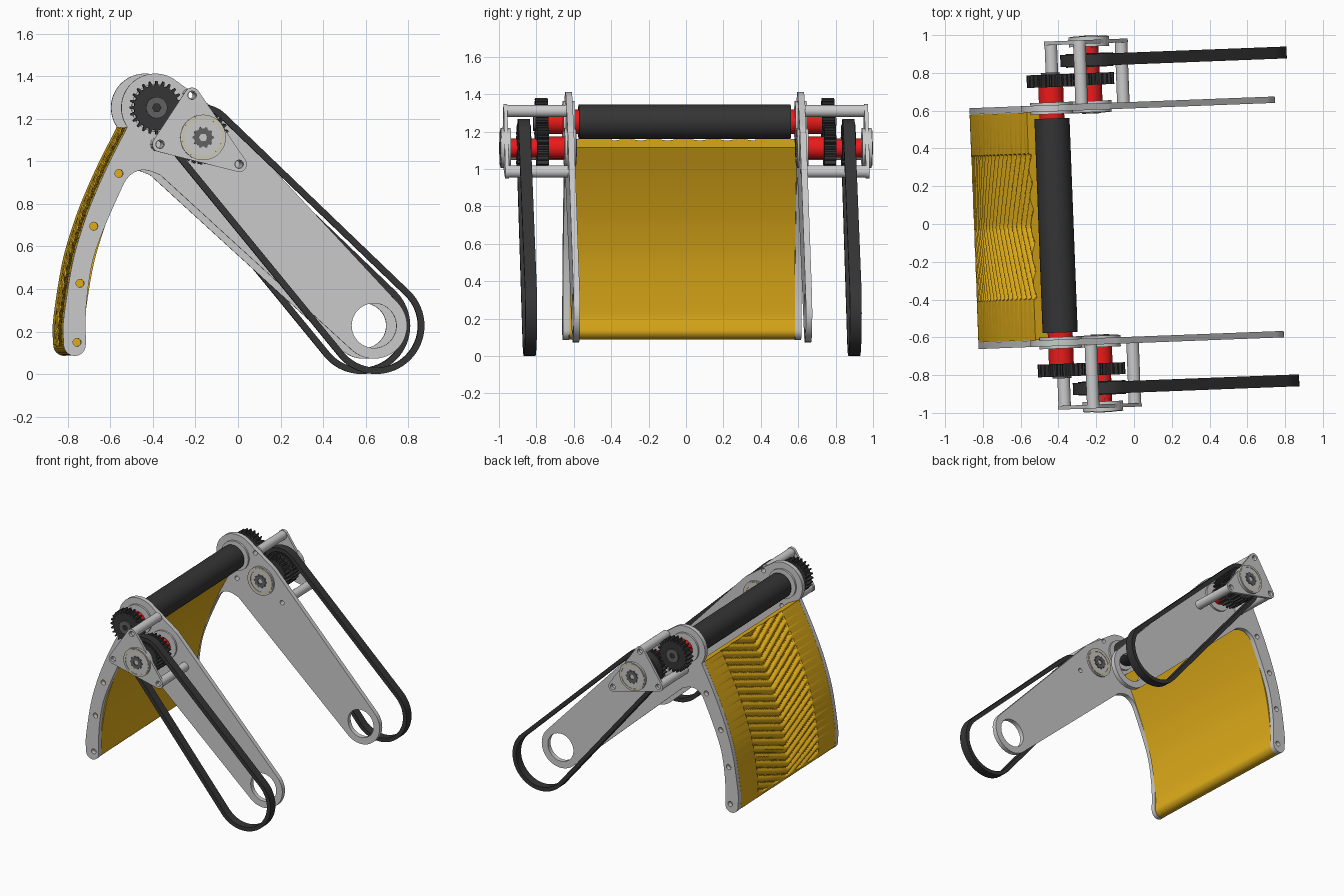
import bpy, bmesh
from math import cos, sin, pi, radians
from mathutils import Matrix, Vector
from mathutils.geometry import convex_hull_2d

if "Cube" in bpy.data.objects:
    bpy.data.objects.remove(bpy.data.objects["Cube"])


def material(name, rgb):
    m = bpy.data.materials.new(name)
    m.diffuse_color = (*rgb, 1)
    m.use_nodes = True
    m.node_tree.nodes["Principled BSDF"].inputs["Base Color"].default_value = m.diffuse_color
    return m


BLACK = material("black_rubber", (0.035, 0.035, 0.035))
DARK = material("dark_steel", (0.12, 0.12, 0.12))
YELLOW = material("yellow_panel", (0.75, 0.42, 0.01))
RED = material("red_hub", (0.85, 0.01, 0.01))
CREAM = material("cream_seal", (0.62, 0.58, 0.42))

# whole assembly is turned slightly about z
PLACE = Matrix.Translation((0, 0.008, 0)) @ Matrix.Rotation(radians(2.2), 4, 'Z')
ROLL, DRIVE, PIVOT = (-0.413, 1.252), (-0.202, 1.112), (0.615, 0.228)
STANDOFFS = [(-0.253, 1.31), (-0.404, 1.08), (-0.032, 0.986)]
SCREWS = [(-0.584, 0.943), (-0.702, 0.695), (-0.767, 0.427), (-0.781, 0.15)]


def arc(c, r, a0, a1, n=24):
    return [(c[0] + r * cos(radians(a0 + (a1 - a0) * i / n)),
             c[1] + r * sin(radians(a0 + (a1 - a0) * i / n))) for i in range(n + 1)]


def circle(c, r, n=40):
    return arc(c, r, 0, 360, n)[:-1]


def hull(*circles):
    pts = [p for c, r in circles for p in circle(c, r, 64)]
    return [pts[i] for i in convex_hull_2d([Vector(p) for p in pts])]


def gear_loop(c, r_out, r_in, teeth):
    pts = []
    for i in range(teeth):
        for f, r in ((-0.3, r_in), (-0.13, r_out), (0.13, r_out), (0.3, r_in)):
            a = 2 * pi * (i + f) / teeth
            pts.append((c[0] + r * cos(a), c[1] + r * sin(a)))
    return pts


def smooth(pts, n):
    """Catmull-Rom curve through the points, n steps per span."""
    p = [Vector(q) for q in pts]
    p = [2 * p[0] - p[1]] + p + [2 * p[-1] - p[-2]]
    out = []
    for i in range(1, len(p) - 2):
        a, b, c, d = p[i - 1:i + 3]
        for k in range(n):
            t = k / n
            out.append(0.5 * (2 * b + (c - a) * t + (2 * a - 5 * b + 4 * c - d) * t * t
                              + (3 * b - a - 3 * c + d) * t ** 3))
    return out + [p[-2]]


def finish(ob, mat):
    if mat:
        ob.data.materials.append(mat)
    bpy.ops.object.select_all(action='DESELECT')
    ob.select_set(True)
    bpy.context.view_layer.objects.active = ob
    bpy.ops.object.shade_smooth_by_angle(angle=radians(30))
    ob.matrix_world = PLACE @ ob.matrix_world


def prism(name, loops, y0, y1, mat=None):
    """Extrude x-z outlines (inner loops become holes) from y0 to y1."""
    cu = bpy.data.curves.new(name, 'CURVE')
    cu.dimensions, cu.fill_mode = '2D', 'BOTH'
    cu.extrude = abs(y1 - y0) / 2
    for loop in loops:
        s = cu.splines.new('POLY')
        s.points.add(len(loop) - 1)
        for pt, q in zip(s.points, loop):
            pt.co = (q[0], q[1], 0, 1)
        s.use_cyclic_u = True
    tmp = bpy.data.objects.new(name + "_curve", cu)
    bpy.context.collection.objects.link(tmp)
    dg = bpy.context.evaluated_depsgraph_get()
    me = bpy.data.meshes.new_from_object(tmp.evaluated_get(dg))
    bpy.data.objects.remove(tmp)
    bm = bmesh.new()
    bm.from_mesh(me)
    bmesh.ops.remove_doubles(bm, verts=bm.verts, dist=1e-5)
    bm.transform(Matrix.Translation((0, (y0 + y1) / 2, 0)) @ Matrix.Rotation(pi / 2, 4, 'X'))
    bmesh.ops.recalc_face_normals(bm, faces=bm.faces)
    bm.to_mesh(me)
    bm.free()
    ob = bpy.data.objects.new(name, me)
    bpy.context.collection.objects.link(ob)
    finish(ob, mat)
    return ob


# outlines shared by the plates and the curved panel
outer = smooth([(-0.844, 0.138), (-0.845, 0.25), (-0.804, 0.515), (-0.752, 0.7),
                (-0.697, 0.845), (-0.627, 1.0), (-0.545, 1.16)], 40)
inner = smooth([(-0.39, 0.936), (-0.45, 0.957), (-0.50, 0.953), (-0.545, 0.92), (-0.584, 0.845),
                (-0.66, 0.67), (-0.711, 0.515), (-0.738, 0.32), (-0.74, 0.138)], 6)
plate_loop = (outer[:-1:5] + arc(ROLL, 0.16, 214, 57, 40) + arc(DRIVE, 0.15, 57, 42.6, 4)
              + arc(PIVOT, 0.155, 42.6, -132.5, 40) + inner
              + arc((-0.792, 0.138), 0.052, -10, -170, 16))

# curved panel with a chevron-grooved outer skin
normals, lengths, run = [], [], 0
for i, p in enumerate(outer):
    t = (outer[min(i + 1, len(outer) - 1)] - outer[max(i - 1, 0)]).normalized()
    normals.append(Vector((t.y, -t.x)))
    run += (p - outer[i - 1]).length if i else 0
    lengths.append(run)
back = [p + n * 0.1 for p, n in zip(outer, normals)][::-6]
foot = [Vector(p) for p in arc((-0.793, 0.138), 0.05, -10, -170, 12)]
half = 0.603
ys = [-half, -0.386] + [-0.38 + 0.02 * i for i in range(39)] + [0.386, half]
bm = bmesh.new()
rings = []
for y in ys:
    ring = []
    for p, n, s in zip(outer, normals, lengths):
        wave = abs(sin(pi * (s - 0.38 * abs(y)) / 0.055))
        q = p + n * (0.022 * (1 - wave) if abs(y) < 0.383 else 0)
        ring.append(q)
    rings.append([bm.verts.new((q.x, y, q.y)) for q in ring + back + foot])
for a, b in zip(rings, rings[1:]):
    for i in range(len(a)):
        j = (i + 1) % len(a)
        bm.faces.new((a[i], a[j], b[j], b[i]))
bm.faces.new(rings[0])
bm.faces.new(rings[-1])
bmesh.ops.recalc_face_normals(bm, faces=bm.faces)
me = bpy.data.meshes.new("curved_panel")
bm.to_mesh(me)
bm.free()
panel = bpy.data.objects.new("curved_panel", me)
bpy.context.collection.objects.link(panel)
finish(panel, YELLOW)

# main roller
prism("roller", [circle(ROLL, 0.093, 64)], -0.567, 0.567, BLACK)

# both drive sides
for s, side in ((-1, "front"), (1, "rear")):
    def part(name, loops, y0, y1, mat=None):
        return prism(f"{side}_{name}", loops, s * y0, s * y1, mat)

    # plates and spacers
    part("side_plate", [plate_loop, circle(PIVOT, 0.105, 48)] + [circle(c, 0.019, 16) for c in SCREWS]
         + [circle(c, 0.017, 16) for c in STANDOFFS], 0.604, 0.638)
    part("bearing_plate", [hull(*[(c, 0.036) for c in STANDOFFS])]
         + [circle(c, 0.02, 16) for c in STANDOFFS], 0.955, 0.975)
    for i, c in enumerate(STANDOFFS):
        part(f"standoff_{i + 1}", [circle(c, 0.033, 24), circle(c, 0.017, 16)], 0.638, 0.955)

    # bearings
    part("roller_bearing", [circle(ROLL, 0.112, 48)], 0.59, 0.652)
    part("inner_bearing", [circle(DRIVE, 0.107, 48)], 0.592, 0.652)
    part("inner_seal", [circle(DRIVE, 0.098), circle(DRIVE, 0.08)], 0.589, 0.594, CREAM)
    part("outer_bearing", [circle(DRIVE, 0.107, 48)], 0.94, 0.992)
    part("outer_seal", [circle(DRIVE, 0.1), circle(DRIVE, 0.088)], 0.99, 0.995, CREAM)
    part("drive_shaft", [gear_loop(DRIVE, 0.05, 0.043, 10), circle(DRIVE, 0.02, 6)], 0.585, 0.998, DARK)

    # red hubs
    part("roller_hub", [circle(ROLL, 0.066)], 0.56, 0.735, RED)
    part("drive_hub", [circle(DRIVE, 0.06)], 0.645, 0.74, RED)
    part("pulley_hub", [circle(DRIVE, 0.05)], 0.79, 0.945, RED)

    # gears, pulley and belt
    part("roller_gear", [gear_loop(ROLL, 0.126, 0.105, 24)], 0.733, 0.8, BLACK)
    part("roller_shaft_end", [circle(ROLL, 0.05), circle(ROLL, 0.02, 6)], 0.79, 0.81, DARK)
    part("drive_gear", [gear_loop(DRIVE, 0.126, 0.105, 24)], 0.737, 0.8, BLACK)
    part("pulley", [gear_loop(DRIVE, 0.126, 0.112, 26)], 0.832, 0.905, BLACK)
    part("belt", [hull((DRIVE, 0.155), (PIVOT, 0.227)), hull((DRIVE, 0.125), (PIVOT, 0.197))],
         0.837, 0.9, BLACK)
